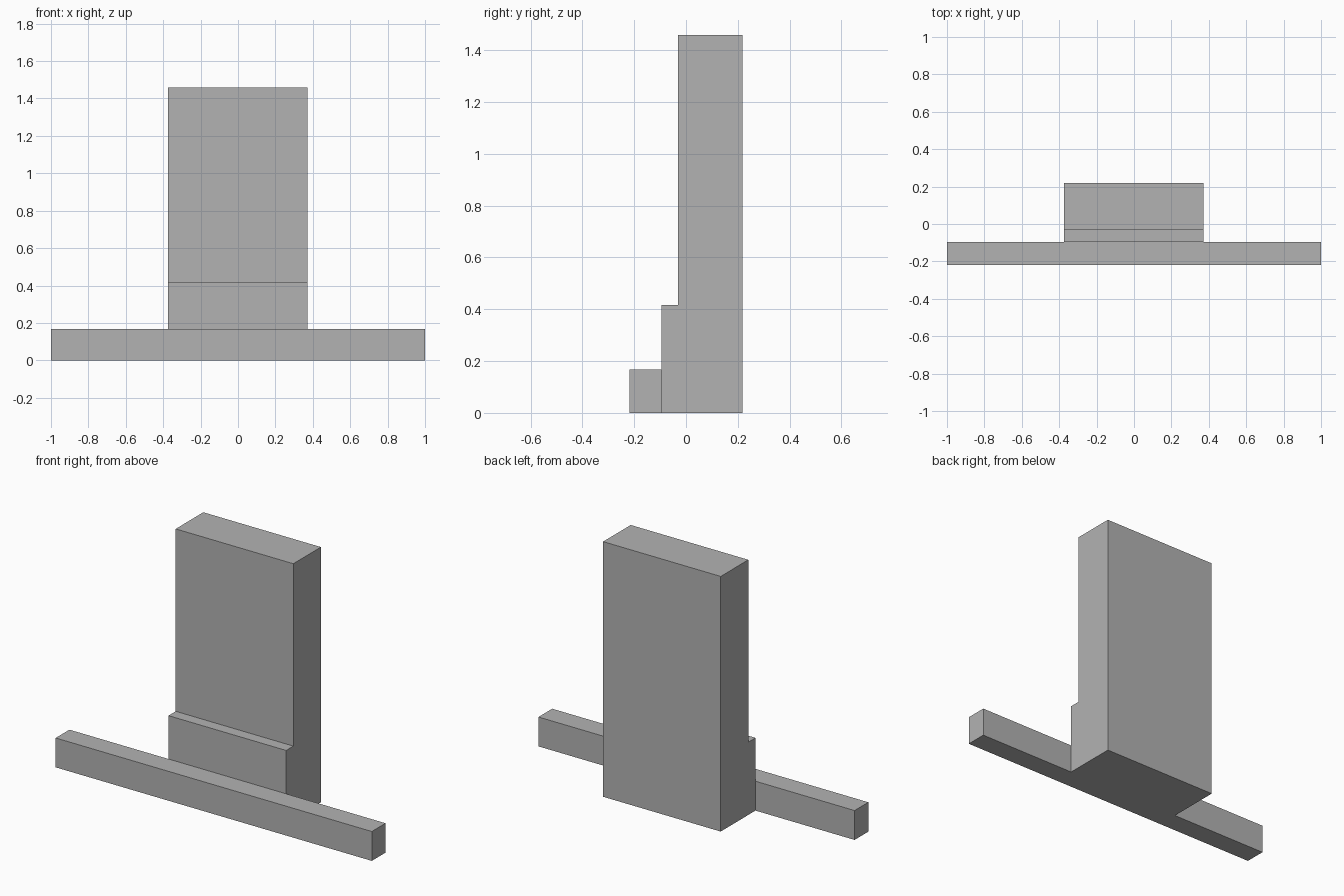
import bpy
import bmesh

cube = bpy.data.objects.get("Cube")
if cube:
    bpy.data.objects.remove(cube, do_unlink=True)

# Single plain grey
grey = bpy.data.materials.new("plain_grey")
grey.use_nodes = True
colour = (0.45, 0.45, 0.45, 1)
grey.diffuse_color = colour
grey.node_tree.nodes["Principled BSDF"].inputs["Base Color"].default_value = colour


def extrude_profile(name, profile, left, right):
    """Extrude a side profile of (y, z) points along x."""
    bm = bmesh.new()
    face = bm.faces.new([bm.verts.new((left, y, z)) for y, z in profile])
    moved = bmesh.ops.extrude_face_region(bm, geom=[face])["geom"]
    verts = [v for v in moved if isinstance(v, bmesh.types.BMVert)]
    bmesh.ops.translate(bm, verts=verts, vec=(right - left, 0, 0))
    if face.is_valid and len(bm.faces) < len(profile) + 2:
        bm.faces.new([v for v in bm.verts if v not in verts])
    bmesh.ops.recalc_face_normals(bm, faces=bm.faces)
    mesh = bpy.data.meshes.new(name)
    bm.to_mesh(mesh)
    bm.free()
    mesh.materials.append(grey)
    obj = bpy.data.objects.new(name, mesh)
    bpy.context.collection.objects.link(obj)
    return obj


front, bar_back, step_back, back = -0.219, -0.095, -0.03, 0.219
bar_top, step_top, tower_top = 0.168, 0.416, 1.459

# Tall slab with a low ledge along its front
extrude_profile("stepped_tower", [
    (bar_back, 0), (back, 0), (back, tower_top),
    (step_back, tower_top), (step_back, step_top), (bar_back, step_top),
], -0.373, 0.371)

# Long low bar across the front
extrude_profile("front_bar", [
    (front, 0), (bar_back, 0), (bar_back, bar_top), (front, bar_top),
], -1, 1)
